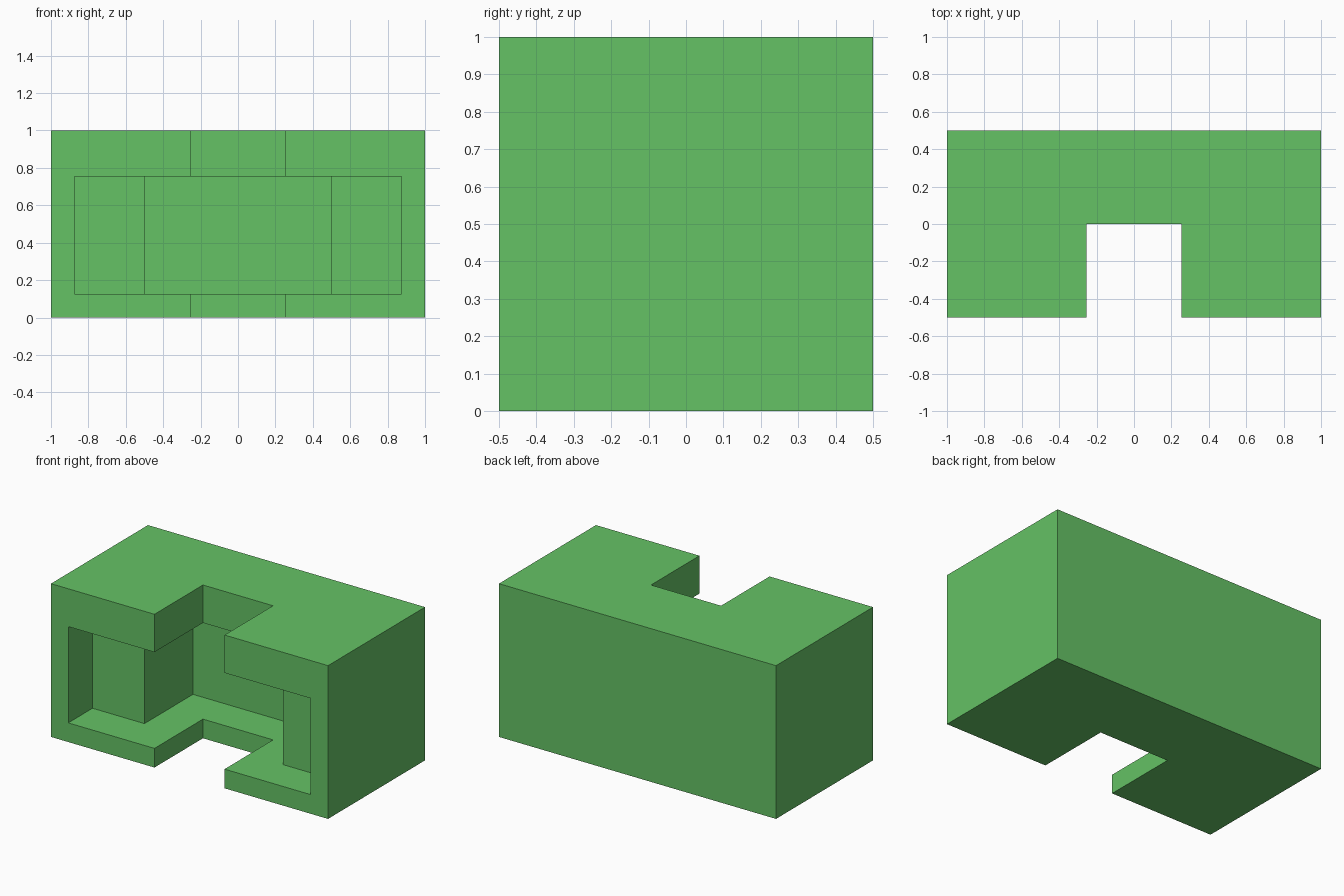
import bpy, bmesh

default = bpy.data.objects.get("Cube")
if default:
    bpy.data.objects.remove(default, do_unlink=True)

# Single flat green
green = bpy.data.materials.new("green")
green.use_nodes = True
colour = (0.13, 0.54, 0.13, 1.0)
green.diffuse_color = colour
green.node_tree.nodes["Principled BSDF"].inputs["Base Color"].default_value = colour


def prism(name, half_profile, z0, z1):
    """Extrude a plan outline, mirrored across x = 0, from z0 to z1."""
    outline = half_profile + [(-x, y) for x, y in reversed(half_profile)]
    bm = bmesh.new()
    base = bm.faces.new([bm.verts.new((x, y, z0)) for x, y in outline])
    ext = bmesh.ops.extrude_face_region(bm, geom=[base])
    top = [v for v in ext["geom"] if isinstance(v, bmesh.types.BMVert)]
    bmesh.ops.translate(bm, verts=top, vec=(0, 0, z1 - z0))
    bmesh.ops.recalc_face_normals(bm, faces=bm.faces)
    mesh = bpy.data.meshes.new(name)
    bm.to_mesh(mesh)
    bm.free()
    mesh.materials.append(green)
    obj = bpy.data.objects.new(name, mesh)
    bpy.context.collection.objects.link(obj)
    return obj


# Solid block with a U-shaped plan: the front notch runs the full height
block = prism("notched_block",
              [(0.253, 0.0), (0.253, -0.5), (1.0, -0.5), (1.0, 0.5)], 0.0, 1.0)

# Stepped recess: wide and shallow at the front, narrow and deep behind
cutter = prism("recess_cutter",
               [(0.875, -0.6), (0.875, -0.25), (0.5, -0.25), (0.5, 0.25)],
               0.125, 0.753)
cutter.hide_render = True

cut = block.modifiers.new("recess", 'BOOLEAN')
cut.operation = 'DIFFERENCE'
cut.solver = 'EXACT'
cut.object = cutter

# Bake the cut and discard the helper
bpy.context.view_layer.objects.active = block
block.select_set(True)
bpy.ops.object.modifier_apply(modifier=cut.name)
bpy.data.objects.remove(cutter, do_unlink=True)
